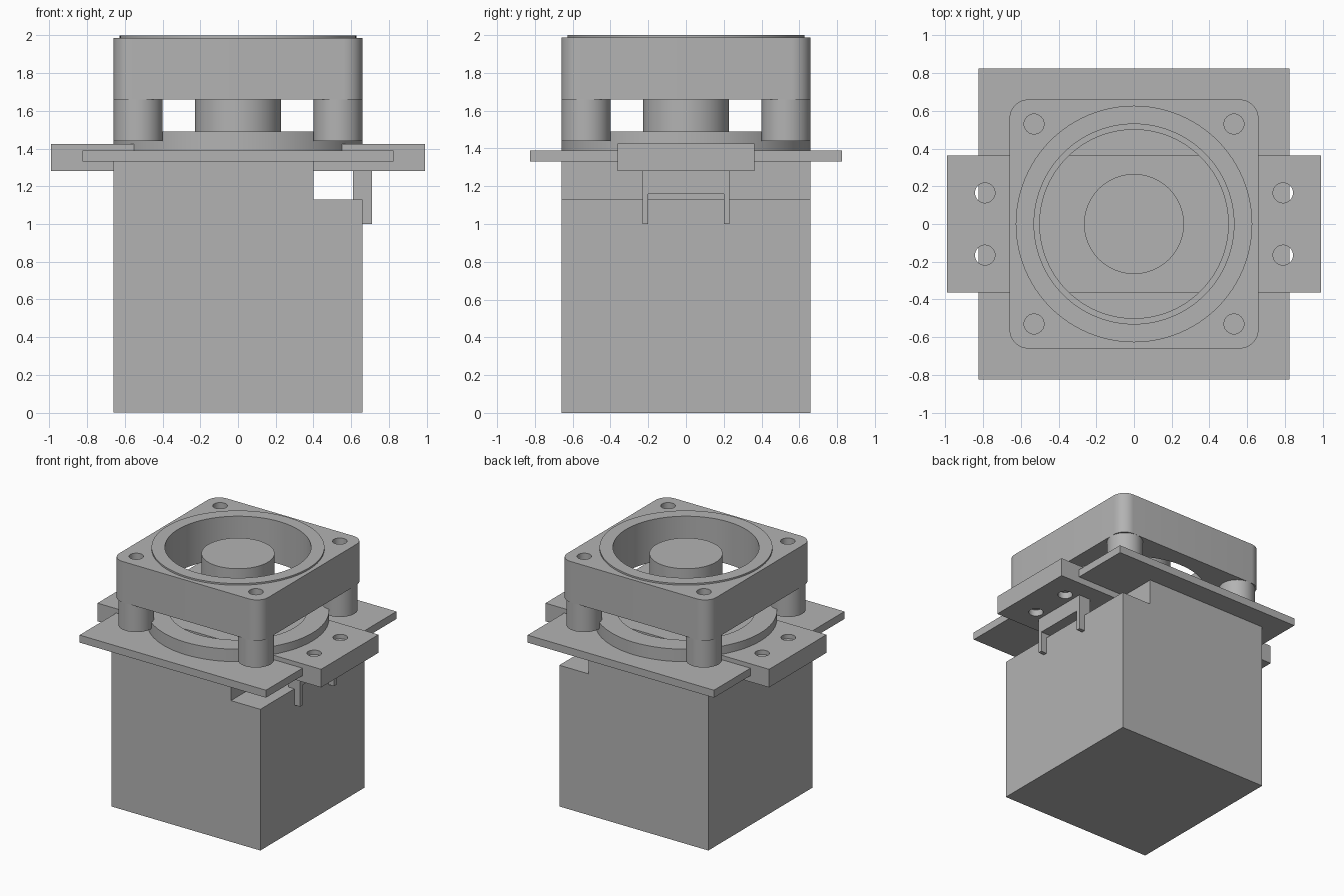
import bpy
import bmesh
from math import sin, cos, pi, radians
from mathutils import Matrix

cube = bpy.data.objects.get("Cube")
if cube:
    bpy.data.objects.remove(cube, do_unlink=True)

grey = bpy.data.materials.new("plain grey")
grey.use_nodes = True
GREY = (0.45, 0.45, 0.45, 1)
grey.diffuse_color = GREY
grey.node_tree.nodes["Principled BSDF"].inputs["Base Color"].default_value = GREY

# Map the outline plane and the extrusion direction onto the model axes
ALONG = {
    "z": Matrix.Identity(4),
    "x": Matrix(((0, 0, 1, 0), (1, 0, 0, 0), (0, 1, 0, 0), (0, 0, 0, 1))),
    "y": Matrix.Rotation(radians(90), 4, "X"),
}


def circle(r, x=0, y=0, n=64):
    return [(x + r * cos(2 * pi * i / n), y + r * sin(2 * pi * i / n)) for i in range(n)]


def rectangle(hx, hy):
    return [(-hx, -hy), (hx, -hy), (hx, hy), (-hx, hy)]


def rounded_square(h, r, steps=10):
    points = []
    for k, (sx, sy) in enumerate(((1, 1), (-1, 1), (-1, -1), (1, -1))):
        for i in range(steps + 1):
            a = (k + i / steps) * pi / 2
            points.append((sx * (h - r) + r * cos(a), sy * (h - r) + r * sin(a)))
    return points


def extrude(name, loops, start, end, axis="z"):
    """Solid from an outline (first loop) with holes (other loops)."""
    curve = bpy.data.curves.new(name, "CURVE")
    curve.dimensions = "2D"
    curve.fill_mode = "BOTH"
    curve.extrude = (end - start) / 2
    for loop in loops:
        spline = curve.splines.new("POLY")
        spline.points.add(len(loop) - 1)
        for point, (u, v) in zip(spline.points, loop):
            point.co = (u, v, 0, 1)
        spline.use_cyclic_u = True
    temp = bpy.data.objects.new(name + " outline", curve)
    bpy.context.collection.objects.link(temp)
    graph = bpy.context.evaluated_depsgraph_get()
    mesh = bpy.data.meshes.new_from_object(temp.evaluated_get(graph))
    bpy.data.objects.remove(temp, do_unlink=True)
    bpy.data.curves.remove(curve)

    bm = bmesh.new()
    bm.from_mesh(mesh)
    bmesh.ops.remove_doubles(bm, verts=bm.verts, dist=0.0001)
    bmesh.ops.recalc_face_normals(bm, faces=bm.faces)
    bm.transform(ALONG[axis] @ Matrix.Translation((0, 0, (start + end) / 2)))
    bm.to_mesh(mesh)
    bm.free()
    mesh.name = name
    mesh.materials.clear()
    mesh.materials.append(grey)

    obj = bpy.data.objects.new(name, mesh)
    bpy.context.collection.objects.link(obj)
    bpy.ops.object.select_all(action="DESELECT")
    obj.select_set(True)
    bpy.context.view_layer.objects.active = obj
    bpy.ops.object.shade_smooth_by_angle(angle=radians(30))
    return obj


BODY, SCREW = 0.66, 0.53
corners = [(sx * SCREW, sy * SCREW) for sx in (-1, 1) for sy in (-1, 1)]

# Main block with a notch along its upper right edge
extrude("body", [[(-BODY, 0), (BODY, 0), (BODY, 1.13), (0.4, 1.13), (0.4, 1.33), (-BODY, 1.33)]],
        -BODY, BODY, "y")

# Square plate and drilled crossbar
extrude("base_plate", [rectangle(0.825, 0.825)], 1.33, 1.39)
bar_holes = [circle(0.053, sx * 0.79, sy * 0.165, 32) for sx in (-1, 1) for sy in (-1, 1)]
extrude("crossbar", [rectangle(0.99, 0.363)] + bar_holes, 1.28, 1.425)

# Two-legged clip under the crossbar
extrude("clip", [[(-0.23, 1.0), (-0.2, 1.0), (-0.2, 1.16), (0.2, 1.16),
                  (0.2, 1.0), (0.23, 1.0), (0.23, 1.28), (-0.23, 1.28)]], 0.61, 0.71, "x")

# Collar ring on the plate
extrude("collar", [circle(0.66, n=96), circle(0.5, n=96)], 1.39, 1.49)

# Hollow corner posts
for number, (x, y) in enumerate(corners, 1):
    extrude(f"post_{number}", [circle(0.13, x, y, 48), circle(0.053, x, y, 32)], 1.44, 1.66)

# Fan frame with a round opening, screw holes and a raised rim
frame_holes = [circle(0.053, x, y, 32) for x, y in corners]
extrude("frame", [rounded_square(BODY, 0.1), circle(0.53, n=96)] + frame_holes, 1.66, 1.987)
extrude("rim", [circle(0.627, n=96), circle(0.53, n=96)], 1.987, 2.0)

# Central hub on its narrower shaft
extrude("shaft", [circle(0.228)], 1.425, 1.66)
extrude("hub", [circle(0.265)], 1.66, 1.95)
